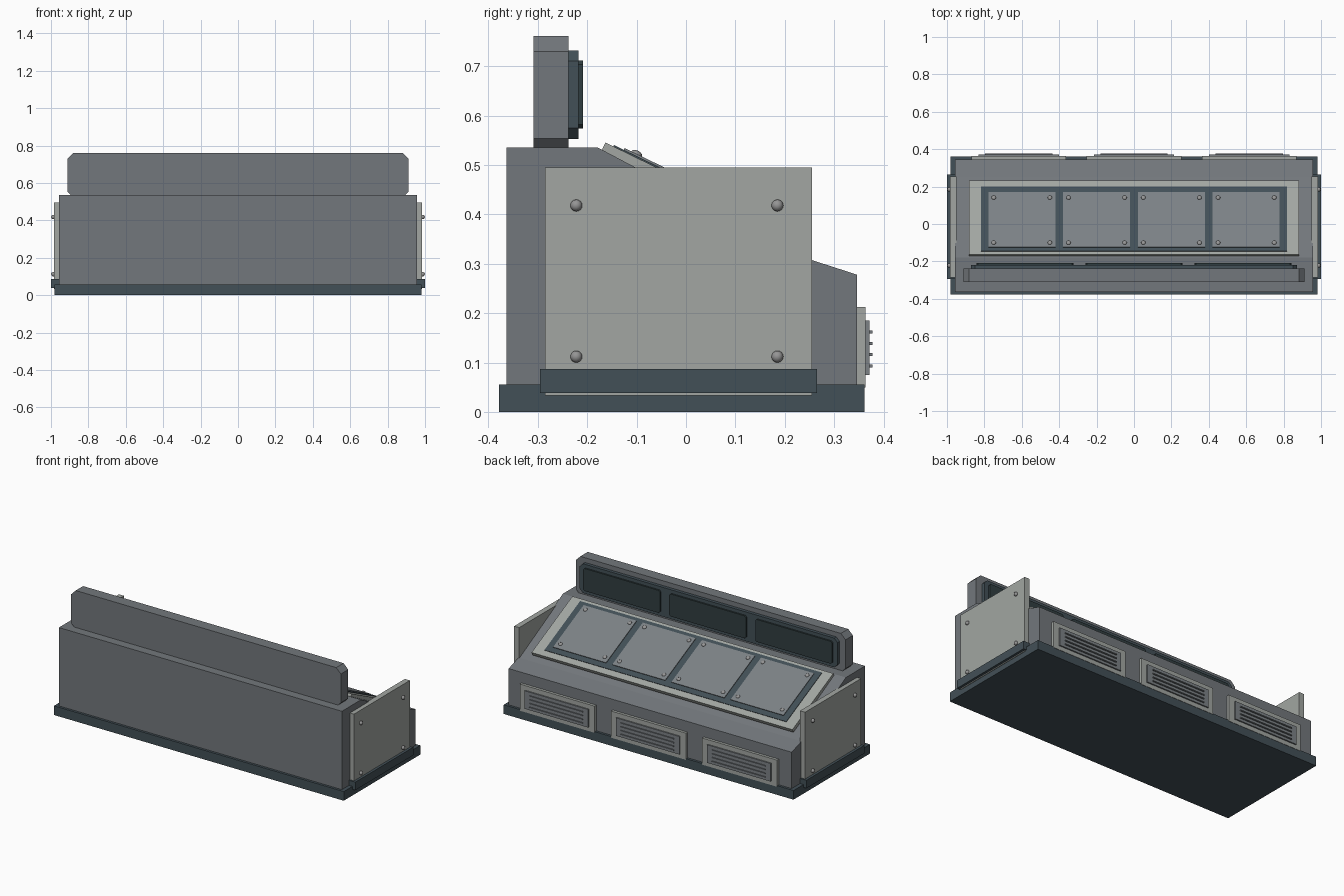
import bpy, bmesh
from math import radians, cos
from mathutils import Matrix, Vector

if "Cube" in bpy.data.objects:
    bpy.data.objects.remove(bpy.data.objects["Cube"])


def mat(name, c):
    m = bpy.data.materials.new(name)
    m.diffuse_color = (*c, 1)
    m.use_nodes = True
    m.node_tree.nodes["Principled BSDF"].inputs["Base Color"].default_value = m.diffuse_color
    return m


BODY = mat("body_grey", (0.17, 0.185, 0.20))
LIGHT = mat("light_grey", (0.36, 0.38, 0.36))
DARK = mat("dark_slate", (0.055, 0.08, 0.095))
SCREEN = mat("screen_dark", (0.03, 0.048, 0.052))
PLATE = mat("plate_grey", (0.20, 0.22, 0.235))
STEEL = mat("bolt_steel", (0.3, 0.3, 0.3))


def finish(name, bm, m, M=None):
    if M is not None:
        bm.transform(M)
    bmesh.ops.recalc_face_normals(bm, faces=bm.faces)
    me = bpy.data.meshes.new(name)
    bm.to_mesh(me)
    bm.free()
    me.materials.append(m)
    ob = bpy.data.objects.new(name, me)
    bpy.context.collection.objects.link(ob)
    return ob


def box(name, x, y, z, m, M=None):
    """Box from (min, max) ranges."""
    bm = bmesh.new()
    bmesh.ops.create_cube(bm, size=1)
    for v in bm.verts:
        v.co = Vector([(r[0] + r[1]) / 2 + c * (r[1] - r[0]) for r, c in zip((x, y, z), v.co)])
    return finish(name, bm, m, M)


def prism(name, pts, vec, m):
    """Extrude a flat outline along a vector."""
    bm = bmesh.new()
    f = bm.faces.new([bm.verts.new(p) for p in pts])
    r = bmesh.ops.extrude_face_region(bm, geom=[f])
    bmesh.ops.translate(bm, vec=vec, verts=[e for e in r["geom"] if isinstance(e, bmesh.types.BMVert)])
    return finish(name, bm, m)


def slab(name, x, y, z, c, m):
    """Upright slab with chamfered corners in the xz outline."""
    (a, b), (l, h) = x, z
    o = [(a + c, l), (b - c, l), (b, l + c), (b, h - c), (b - c, h), (a + c, h), (a, h - c), (a, l + c)]
    return prism(name, [(p, y[0], q) for p, q in o], (0, y[1] - y[0], 0), m)


def bolt(name, loc, size, M=None):
    """Smooth domed bolt head."""
    bm = bmesh.new()
    bmesh.ops.create_uvsphere(bm, u_segments=12, v_segments=8, radius=1)
    bm.transform(Matrix.Translation(loc) @ Matrix.Diagonal((*size, 1)))
    for f in bm.faces:
        f.smooth = True
    return finish(name, bm, STEEL, M)


# Plinth and main body profile
box("base_plinth", (-0.98, 0.98), (-0.378, 0.361), (0, 0.056), DARK)
profile = [(-0.363, 0.05), (-0.363, 0.535), (-0.178, 0.535), (0.25, 0.309), (0.346, 0.278), (0.346, 0.05)]
prism("console_body", [(-0.957, y, z) for y, z in profile], (1.914, 0, 0), BODY)

# Side panels, sills and bolts
for s, side in ((-1, "left"), (1, "right")):
    def xr(a, b):
        return tuple(sorted((s * a, s * b)))
    box(f"side_panel_{side}", xr(0.95, 0.984), (-0.285, 0.255), (0.033, 0.495), LIGHT)
    box(f"side_sill_{side}", xr(0.95, 1.0), (-0.295, 0.265), (0.038, 0.087), DARK)
    for y in (-0.222, 0.185):
        for z in (0.112, 0.418):
            bolt(f"side_bolt_{side}", (s * 0.987, y, z), (0.012, 0.012, 0.012))

# Sloped control desk: frame, backing, four bolted plates
A = radians(26)
Y0 = 0.0345
M = Matrix.Translation((0, Y0, 0.449)) @ Matrix.Rotation(-A, 4, 'X')


def ly(y):
    return (y - Y0) / cos(A)


box("desk_frame", (-0.882, 0.882), (ly(-0.163), ly(0.232)), (-0.022, 0), LIGHT, M)
box("desk_riser", (-0.87, 0.87), (ly(-0.15), ly(0.226)), (-0.05, -0.01), BODY, M)
box("desk_backing", (-0.818, 0.818), (ly(-0.147), ly(0.198)), (-0.015, 0.003), DARK, M)
for cx in (-0.6, -0.2, 0.2, 0.6):
    box("desk_plate", (cx - 0.179, cx + 0.179), (ly(-0.127), ly(0.168)), (-0.01, 0.007), PLATE, M)
    for dx in (-0.15, 0.15):
        for y in (-0.103, 0.138):
            bolt("desk_bolt", (cx + dx, ly(y), 0.007), (0.012, 0.012, 0.007), M)

# Upright display bar with three screens
slab("display_bar", (-0.912, 0.912), (-0.309, -0.238), (0.523, 0.761), 0.031, BODY)
slab("display_bezel", (-0.872, 0.872), (-0.24, -0.218), (0.553, 0.732), 0.022, DARK)
for cx in (-0.582, 0, 0.582):
    slab("display_screen", (cx - 0.259, cx + 0.259), (-0.22, -0.208), (0.574, 0.711), 0.008, SCREEN)

# Rear vents with slats
for cx in (-0.617, 0, 0.617):
    box("vent_surround", (cx - 0.253, cx + 0.253), (0.34, 0.363), (0.05, 0.213), LIGHT)
    box("vent_plate", (cx - 0.215, cx + 0.215), (0.36, 0.371), (0.075, 0.185), PLATE)
    for z in (0.093, 0.116, 0.139, 0.162):
        box("vent_slat", (cx - 0.18, cx + 0.18), (0.365, 0.377), (z - 0.003, z + 0.003), BODY)
